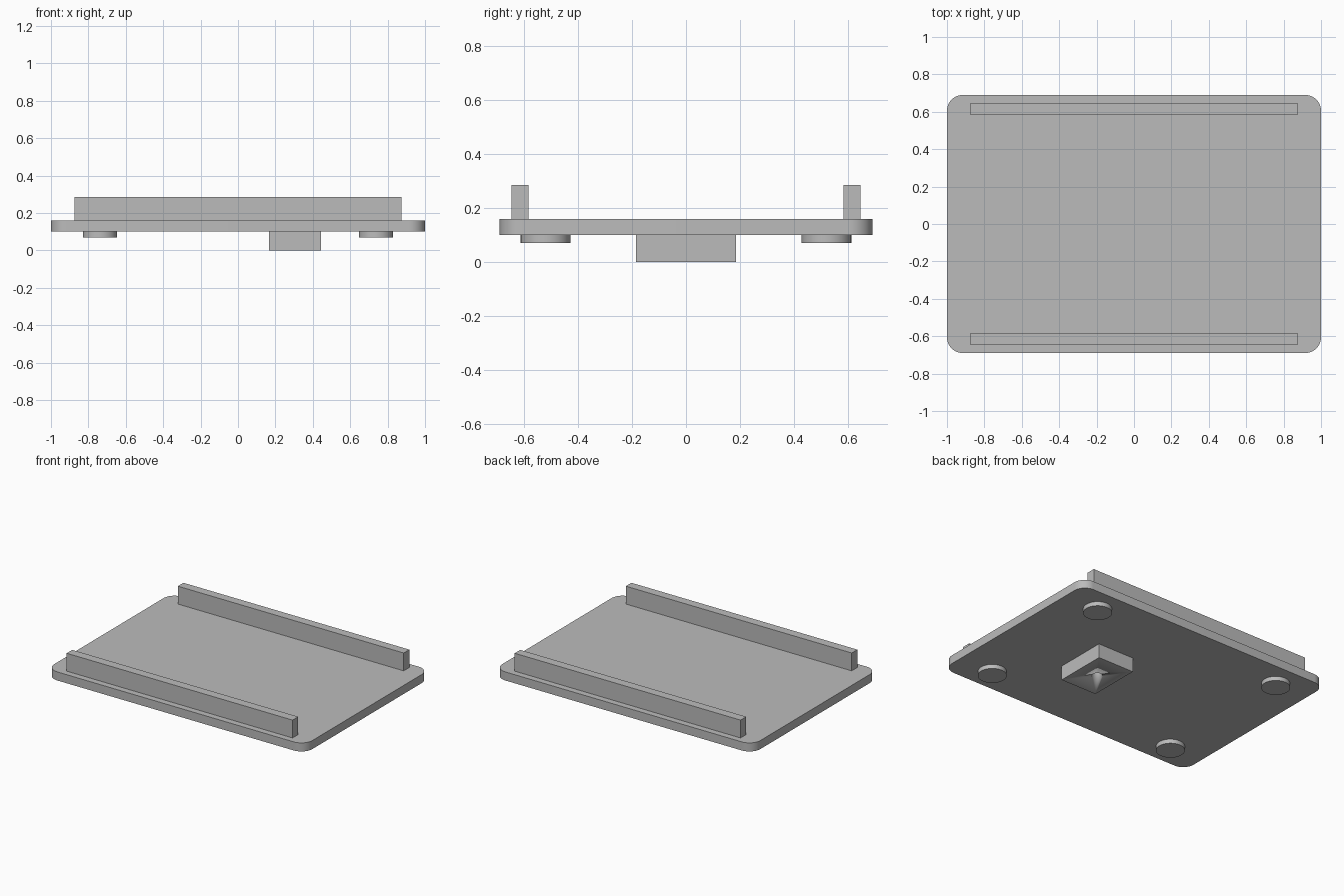
import bpy, bmesh
from mathutils import Matrix

if "Cube" in bpy.data.objects:
    bpy.data.objects.remove(bpy.data.objects["Cube"], do_unlink=True)

GREY = (0.5, 0.5, 0.5, 1)
grey = bpy.data.materials.new("plain grey")
grey.use_nodes = True
grey.diffuse_color = GREY
grey.node_tree.nodes["Principled BSDF"].inputs["Base Color"].default_value = GREY


def finish(name, bm):
    mesh = bpy.data.meshes.new(name)
    bmesh.ops.recalc_face_normals(bm, faces=bm.faces)
    bm.to_mesh(mesh)
    bm.free()
    mesh.materials.append(grey)
    obj = bpy.data.objects.new(name, mesh)
    bpy.context.collection.objects.link(obj)
    bpy.ops.object.select_all(action="DESELECT")
    obj.select_set(True)
    bpy.context.view_layer.objects.active = obj
    bpy.ops.object.shade_smooth_by_angle()
    return obj


def box(name, centre, size, corner=0):
    bm = bmesh.new()
    bmesh.ops.create_cube(bm, size=1, matrix=Matrix.Translation(centre) @ Matrix.Diagonal((*size, 1)))
    if corner:
        # Round the upright edges only
        upright = [e for e in bm.edges if abs(e.verts[0].co.z - e.verts[1].co.z) > size[2] / 2]
        bmesh.ops.bevel(bm, geom=upright, offset=corner, segments=12, profile=0.5, affect="EDGES")
    return finish(name, bm)


def disc(name, x, y, bottom, top, radius):
    bm = bmesh.new()
    bmesh.ops.create_cone(bm, cap_ends=True, segments=48, radius1=radius, radius2=radius,
                          depth=top - bottom, matrix=Matrix.Translation((x, y, (bottom + top) / 2)))
    return finish(name, bm)


# Base plate with rounded corners
box("base_plate", (0, 0, 0.13), (2, 1.38, 0.06), corner=0.085)

# Rails along the front and back, and a round foot near each corner
for y_side, end in ((-1, "front"), (1, "back")):
    box(end + "_rail", (0, y_side * 0.615, 0.2225), (1.75, 0.062, 0.125))
    for x_side, hand in ((-1, "right"), (1, "left")):
        disc(f"{end}_{hand}_foot", x_side * 0.738, y_side * 0.52, 0.07, 0.1, 0.092)

# Mounting block under the plate, bored from below
block = box("mounting_block", (0.305, 0, 0.05), (0.28, 0.37, 0.1))
bore = disc("bore_cutter", 0.305, 0, -0.05, 0.095, 0.035)
bore.hide_render = True
bore.hide_set(True)
cut = block.modifiers.new("bore", "BOOLEAN")
cut.operation = "DIFFERENCE"
cut.solver = "EXACT"
cut.object = bore
